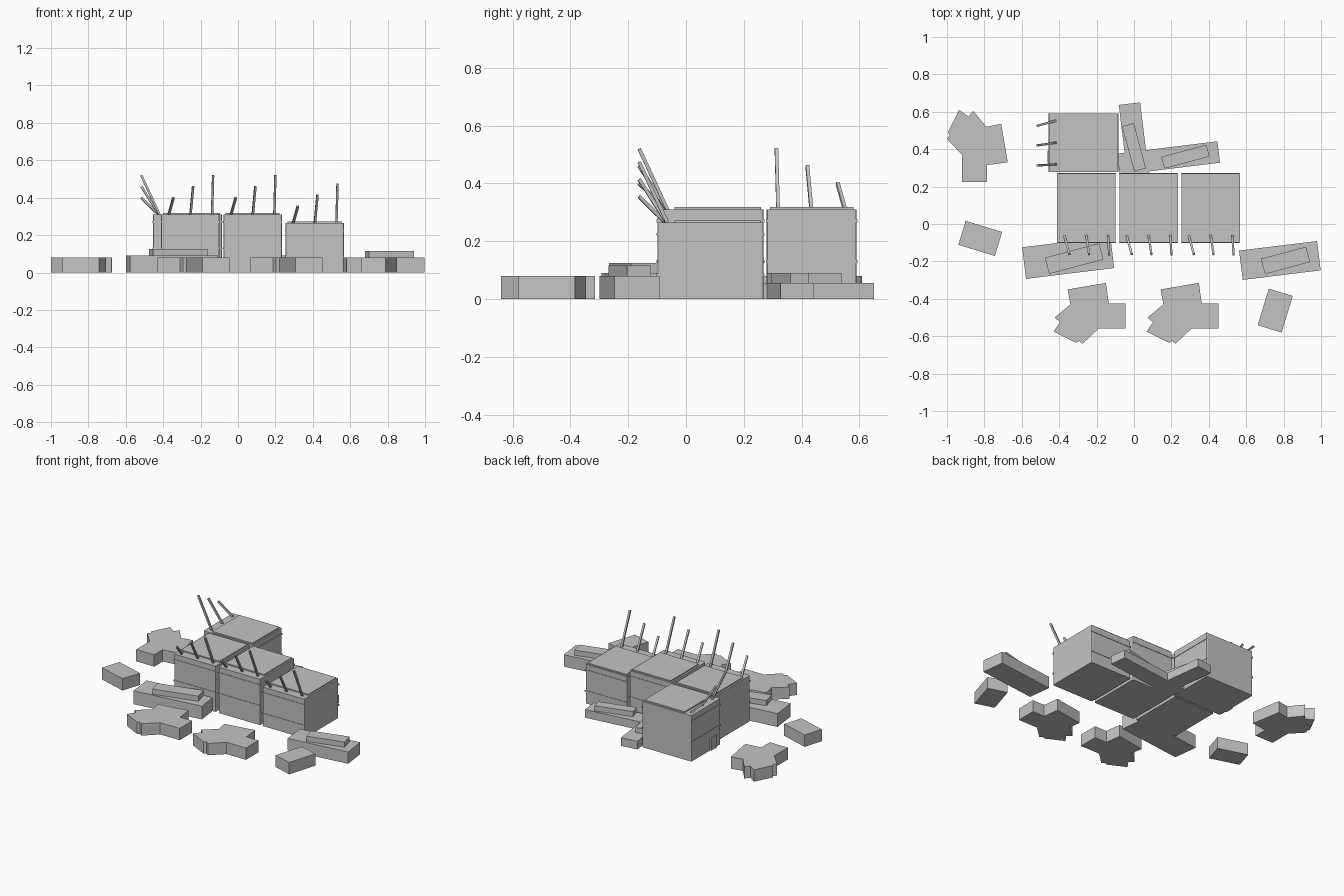
import bpy, bmesh
from math import radians
from mathutils import Matrix, Vector

old = bpy.data.objects.get("Cube")
if old:
    bpy.data.objects.remove(old, do_unlink=True)

GREY = (0.55, 0.55, 0.55, 1)
mat = bpy.data.materials.new("plain grey")
mat.use_nodes = True
mat.diffuse_color = GREY
mat.node_tree.nodes["Principled BSDF"].inputs["Base Color"].default_value = GREY


def finish(name, bm, matrix=None):
    if matrix:
        bm.transform(matrix)
    bmesh.ops.recalc_face_normals(bm, faces=bm.faces)
    mesh = bpy.data.meshes.new(name)
    bm.to_mesh(mesh)
    bm.free()
    mesh.materials.append(mat)
    ob = bpy.data.objects.new(name, mesh)
    bpy.context.scene.collection.objects.link(ob)
    return ob


def box(name, center, size, matrix=None, bevel=0):
    bm = bmesh.new()
    bmesh.ops.create_cube(bm, size=1, matrix=Matrix.Translation(center) @ Matrix.Diagonal((*size, 1)))
    if bevel:
        upright = [e for e in bm.edges if abs(e.verts[0].co.z - e.verts[1].co.z) > 0.01]
        bmesh.ops.bevel(bm, geom=upright, offset=bevel, segments=2, profile=0.5, affect='EDGES')
    return finish(name, bm, matrix)


def rod(name, start, end, matrix):
    a, b = Vector(start), Vector(end)
    d = b - a
    turn = d.to_track_quat('Z', 'X').to_matrix().to_4x4()
    place = Matrix.Translation((a + b) / 2) @ turn
    return box(name, (0, 0, 0), (0.012, 0.012, d.length), matrix @ place)


def place(x, y, angle=0, z=0):
    return Matrix.Translation((x, y, z)) @ Matrix.Rotation(radians(angle), 4, 'Z')


def cabinet(name, x, y, angle, drop):
    """Drawer block with top panel, drawer rails and three leaning levers."""
    m = place(x, y, angle)
    top = 0.31 - drop
    box(name + "_body", (0, 0, top / 2), (0.312, 0.368, top), m, 0.008)
    box(name + "_top_panel", (0, 0.025, top + 0.004), (0.29, 0.3, 0.008), m)
    for level in (0.13, 0.27):
        for side in (-1, 1):
            box(name + "_rail", (0, side * 0.184, level - drop), (0.316, 0.006, 0.01), m)
    for x0, x1, rise in ((-0.118, -0.09, 0.09), (0, 0.015, 0.15), (0.116, 0.122, 0.21)):
        rod(name + "_lever", (x0, -0.145, top - 0.01), (x1, -0.247, top + rise), m)


# Cabinet row facing front, and one turned to face the right
cabinet("right_cabinet", -0.255, 0.085, 0, 0)
cabinet("middle_cabinet", 0.078, 0.085, 0, 0)
cabinet("left_cabinet", 0.41, 0.085, 0, 0.046)
cabinet("rear_cabinet", -0.27, 0.435, -90, 0)
box("rear_cabinet_step", (-0.455, 0.36, 0.04), (0.015, 0.06, 0.08))

# Long slabs, each with a narrower tilted plank on top
# name, x, y, angle, length, width, height, plank x, plank y, plank length, plank width
slabs = (
    ("front_right_slab", -0.352, -0.18, 7, 0.475, 0.17, 0.09, -0.32, -0.185, 0.3, 0.09),
    ("front_left_slab", 0.78, -0.195, 7, 0.42, 0.158, 0.08, 0.81, -0.195, 0.25, 0.085),
    ("back_left_slab", 0.185, 0.352, 7, 0.54, 0.115, 0.055, 0.275, 0.36, 0.25, 0.065),
    ("back_slab", 0.002, 0.43, 97, 0.43, 0.115, 0.055, 0.0, 0.41, 0.25, 0.065),
)
for name, x, y, angle, length, width, h, px, py, plen, pwid in slabs:
    box(name, (0, 0, h / 2), (length, width, h), place(x, y, angle))
    box(name + "_plank", (0, 0, 0.0175), (plen, pwid, 0.035), place(px, py, angle + 8, h))

# Small loose blocks
for name, x, y, angle in (("right_block", -0.822, -0.077, -17), ("left_block", 0.755, -0.463, 73)):
    box(name, (0, 0, 0.04), (0.204, 0.134, 0.08), place(x, y, angle))

# Branching rubble pieces share one outline
outline = [(-.355, -.35), (-.15, -.315), (-.135, -.425), (-.045, -.425), (-.045, -.56),
           (-.19, -.56), (-.275, -.64), (-.295, -.625), (-.31, -.635), (-.43, -.575),
           (-.395, -.525), (-.425, -.5), (-.34, -.43)]
for name, x, y, angle in (("front_right_rubble", 0, 0, 0), ("front_left_rubble", 0.497, 0, 0),
                          ("back_right_rubble", -0.36, 0.18, -90)):
    bm = bmesh.new()
    face = bm.faces.new([bm.verts.new((px, py, 0)) for px, py in outline])
    out = bmesh.ops.extrude_face_region(bm, geom=[face])
    for v in out["geom"]:
        if isinstance(v, bmesh.types.BMVert):
            v.co.z = 0.08
    if not any(abs(f.normal.z) > 0.9 and f.calc_center_median().z < 0.01 for f in bm.faces):
        base = [v for v in bm.verts if v.co.z < 0.01]
        bmesh.ops.contextual_create(bm, geom=base + [e for e in bm.edges if all(v in base for v in e.verts)])
    finish(name, bm, place(x, y, angle))
